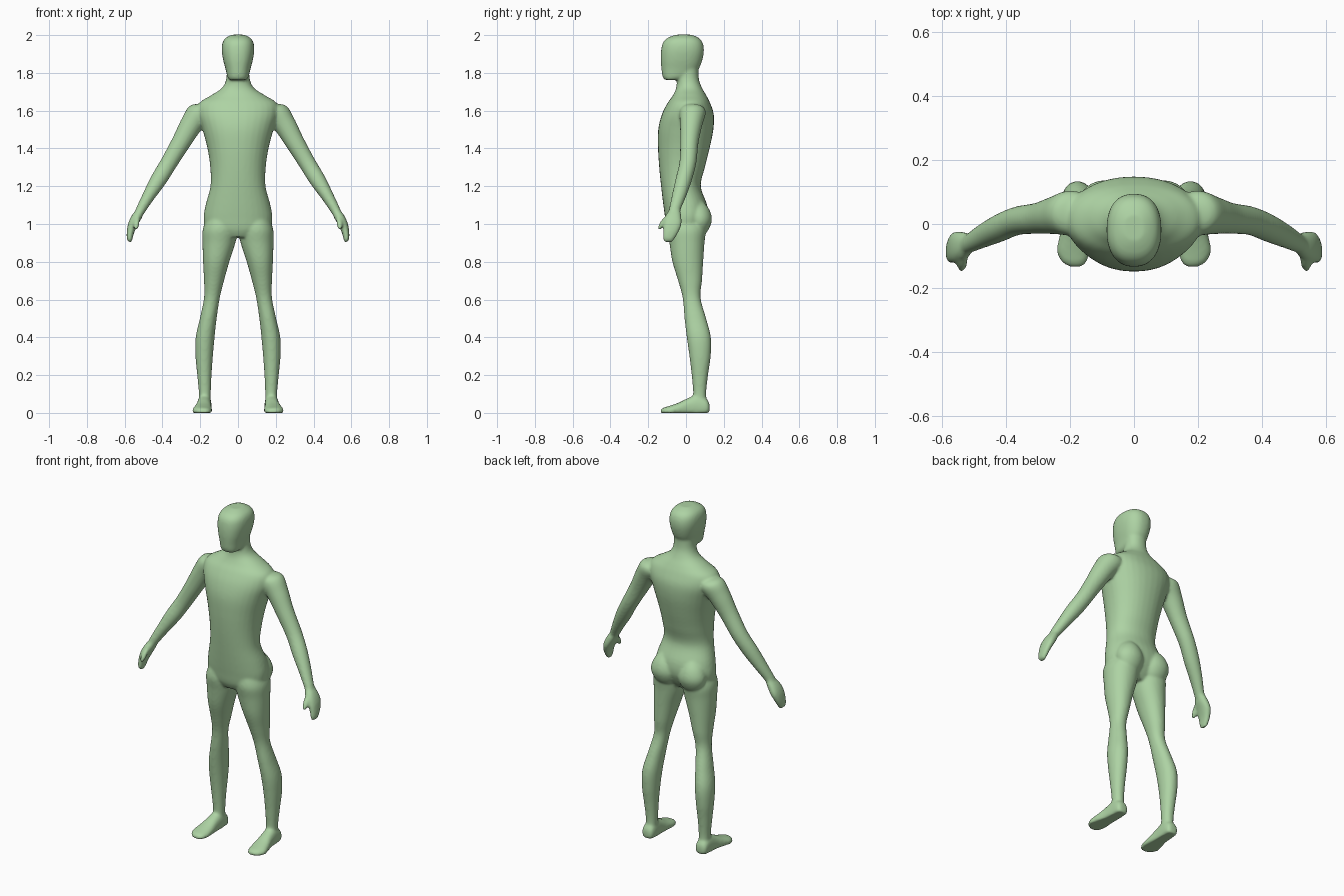
import bpy, bmesh, math
from mathutils import Vector

bm = bmesh.new()
X, Y, Z = Vector((1, 0, 0)), Vector((0, 1, 0)), Vector((0, 0, 1))


def spline(rows, steps=5):
    """Catmull-Rom interpolation of number rows."""
    out = []
    for i in range(len(rows) - 1):
        p = [rows[max(i - 1, 0)], rows[i], rows[i + 1], rows[min(i + 2, len(rows) - 1)]]
        for s in range(steps):
            t = s / steps
            out.append([0.5 * (2 * b + (c - a) * t + (2 * a - 5 * b + 4 * c - d) * t * t
                               + (3 * b - a - 3 * c + d) * t ** 3) for a, b, c, d in zip(*p)])
    return out + [list(rows[-1])]


def tube(rows, u, v, mirror=False, power=2.0, n=32):
    """Closed loft of rounded sections: each row is x, y, z, half-size on u, half-size on v."""
    for side in ((1, -1) if mirror else (1,)):
        rings = []
        for x, y, z, a, b in spline(rows):
            ring = []
            for k in range(n):
                t = 2 * math.pi * k / n
                c, s = math.cos(t), math.sin(t)
                p = (Vector((x, y, z))
                     + u * a * math.copysign(abs(c) ** (2 / power), c)
                     + v * b * math.copysign(abs(s) ** (2 / power), s))
                ring.append(bm.verts.new((p.x * side, p.y, max(p.z, 0.0))))
            rings.append(ring)
        for r, q in zip(rings, rings[1:]):
            for k in range(n):
                bm.faces.new((r[k], r[(k + 1) % n], q[(k + 1) % n], q[k]))
        bm.faces.new(rings[0])
        bm.faces.new(rings[-1])


def upright(rows):
    """Rows of z, x min, x max, y front, y back turned into tube rows."""
    return [((l + r) / 2, (f + b) / 2, z, (r - l) / 2, (b - f) / 2) for z, l, r, f, b in rows]


def centred(rows):
    return upright([(z, -w, w, f, b) for z, w, f, b in rows])


# Torso with neck
tube(centred([
    (0.93, 0.10, -0.08, 0.06), (0.97, 0.165, -0.10, 0.09), (1.03, 0.182, -0.11, 0.115),
    (1.10, 0.172, -0.12, 0.112), (1.20, 0.146, -0.132, 0.078), (1.30, 0.147, -0.142, 0.10),
    (1.40, 0.162, -0.148, 0.125), (1.50, 0.188, -0.147, 0.145), (1.58, 0.212, -0.128, 0.147),
    (1.64, 0.205, -0.098, 0.128), (1.68, 0.145, -0.07, 0.108), (1.72, 0.085, -0.052, 0.085),
    (1.77, 0.062, -0.048, 0.068), (1.85, 0.06, -0.045, 0.066)]), X, Y, power=2.15)

# Head
tube(centred([
    (1.763, 0.046, -0.112, -0.03), (1.78, 0.056, -0.124, 0.02), (1.82, 0.066, -0.13, 0.066),
    (1.87, 0.079, -0.134, 0.087), (1.92, 0.086, -0.132, 0.095), (1.96, 0.082, -0.122, 0.088),
    (1.985, 0.066, -0.098, 0.068), (2.002, 0.034, -0.055, 0.03)]), X, Y, power=2.35)

# Buttocks
tube([(0.085, 0.06, 0.94, 0.02, 0.02), (0.088, 0.068, 0.96, 0.06, 0.045),
      (0.09, 0.07, 1.02, 0.082, 0.067), (0.09, 0.06, 1.08, 0.065, 0.062),
      (0.09, 0.05, 1.13, 0.02, 0.03)], X, Y, mirror=True)

# Legs
tube(upright([
    (1.03, 0.01, 0.165, -0.09, 0.09), (0.97, 0.004, 0.187, -0.10, 0.105),
    (0.90, 0.014, 0.188, -0.088, 0.098), (0.80, 0.046, 0.185, -0.072, 0.091),
    (0.70, 0.074, 0.18, -0.042, 0.085), (0.61, 0.096, 0.18, -0.018, 0.077),
    (0.50, 0.113, 0.202, -0.008, 0.107), (0.40, 0.124, 0.224, 0.004, 0.132),
    (0.30, 0.133, 0.225, 0.018, 0.131), (0.20, 0.14, 0.216, 0.03, 0.117),
    (0.10, 0.144, 0.207, 0.038, 0.107), (0.03, 0.145, 0.207, 0.035, 0.115)]),
    X, Y, mirror=True, power=2.1)

# Feet
tube([(0.177, 0.125, 0.025, 0.022, 0.022), (0.177, 0.108, 0.03, 0.036, 0.045),
      (0.178, 0.06, 0.035, 0.038, 0.06), (0.181, 0.01, 0.028, 0.040, 0.050),
      (0.186, -0.04, 0.018, 0.048, 0.036), (0.19, -0.085, 0.010, 0.052, 0.028),
      (0.187, -0.118, 0.008, 0.04, 0.02), (0.183, -0.134, 0.006, 0.02, 0.012)],
     X, Z, mirror=True, power=2.3)

# Arms
across = Vector((0.87, 0, 0.5))
tube([(0.15, 0.03, 1.62, 0.03, 0.05), (0.195, 0.035, 1.595, 0.066, 0.07),
      (0.245, 0.028, 1.53, 0.06, 0.06), (0.30, 0.018, 1.435, 0.051, 0.049),
      (0.365, 0.01, 1.325, 0.045, 0.045), (0.42, -0.012, 1.235, 0.043, 0.044),
      (0.475, -0.038, 1.145, 0.033, 0.038), (0.515, -0.06, 1.075, 0.026, 0.031),
      (0.53, -0.066, 1.045, 0.022, 0.033)], across, Y, mirror=True)

# Hands
palm = Vector((0.96, 0, 0.28))
tube([(0.512, -0.058, 1.08, 0.02, 0.026), (0.535, -0.068, 1.04, 0.027, 0.043),
      (0.556, -0.072, 1.0, 0.025, 0.049), (0.569, -0.08, 0.96, 0.02, 0.042),
      (0.574, -0.09, 0.925, 0.016, 0.032), (0.574, -0.094, 0.905, 0.011, 0.022)],
     palm, Y, mirror=True, power=2.3)

# Thumbs
tube([(0.53, -0.085, 1.05, 0.014, 0.016), (0.536, -0.112, 1.02, 0.017, 0.018),
      (0.539, -0.132, 0.99, 0.015, 0.015), (0.54, -0.14, 0.972, 0.009, 0.009)],
     X, Y, mirror=True)

bmesh.ops.recalc_face_normals(bm, faces=bm.faces)
mesh = bpy.data.meshes.new("body")
bm.to_mesh(mesh)
bm.free()
body = bpy.data.objects.new("body", mesh)
bpy.context.collection.objects.link(body)

skin = bpy.data.materials.new("pale green")
skin.diffuse_color = (0.42, 0.65, 0.37, 1)
mesh.materials.append(skin)

# Fuse the parts into one skin and soften the joins
fuse = body.modifiers.new("fuse", 'REMESH')
fuse.mode = 'VOXEL'
fuse.voxel_size = 0.007
fuse.use_smooth_shade = True
soften = body.modifiers.new("soften", 'SMOOTH')
soften.factor = 0.5
soften.iterations = 10
